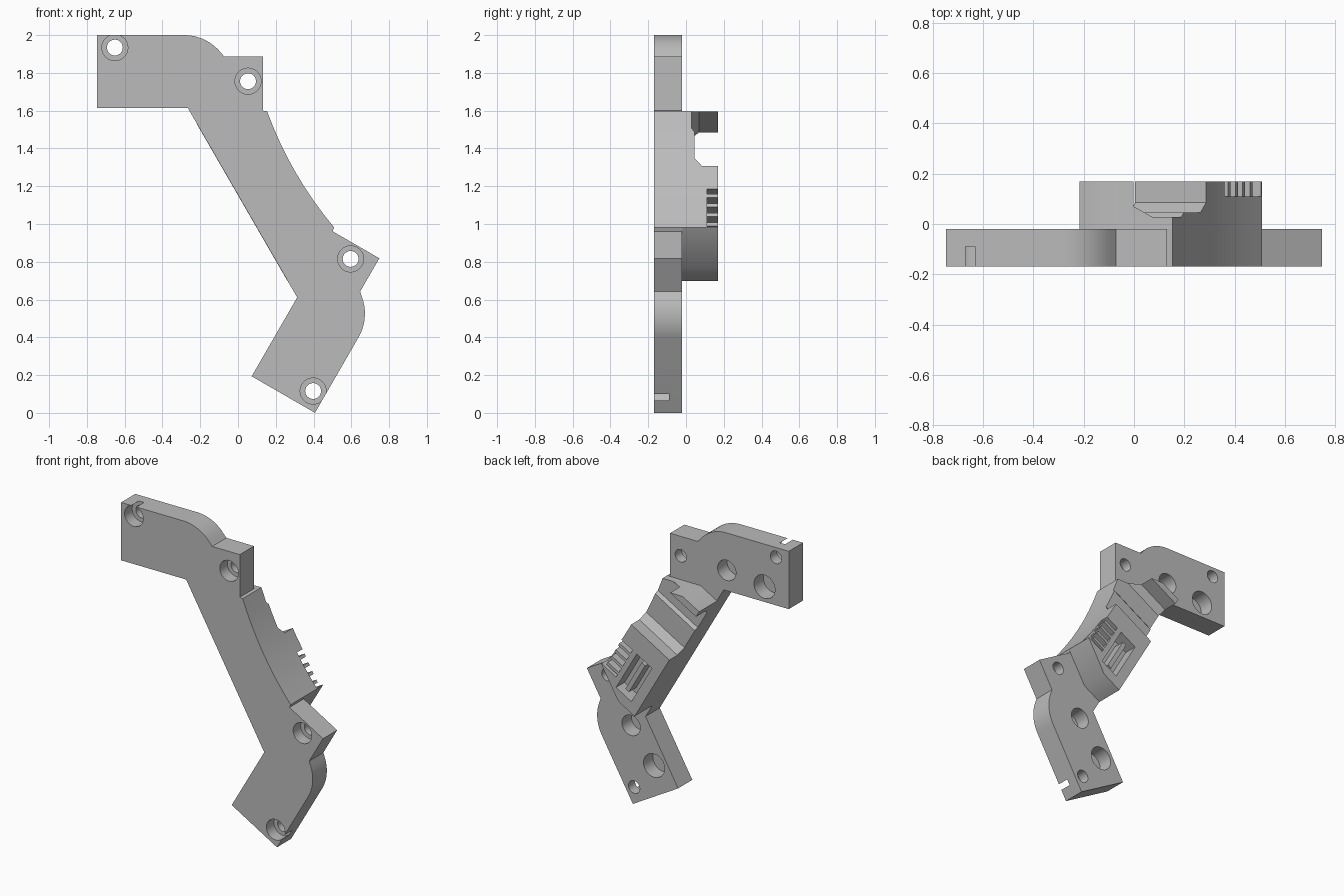
import bpy, bmesh, math
from mathutils import Vector

if "Cube" in bpy.data.objects:
    bpy.data.objects.remove(bpy.data.objects["Cube"], do_unlink=True)

grey = bpy.data.materials.new("plain_grey")
grey.use_nodes = True
COLOUR = (0.5, 0.5, 0.5, 1)
grey.diffuse_color = COLOUR
grey.node_tree.nodes["Principled BSDF"].inputs["Base Color"].default_value = COLOUR

# Spine frame: u runs down the spine, v runs across it; u = 0 is the mirror line
MID = Vector((-0.17, 1.0))
U = Vector((0.5, -math.sqrt(0.75)))
V = Vector((-U.y, 0.5))
FRONT, BACK, TOP = -0.17, -0.02, 0.17


def spine(u, v):
    return MID + U * u + V * v


def mirror(p):
    return p - 2 * (p - MID).dot(U) * U


def extrude(name, points, y0, y1):
    """Prism from an outline in x, z swept along y."""
    bm = bmesh.new()
    face = bm.faces.new([bm.verts.new((p[0], y0, p[1])) for p in points])
    ext = bmesh.ops.extrude_face_region(bm, geom=[face])
    verts = [g for g in ext["geom"] if isinstance(g, bmesh.types.BMVert)]
    bmesh.ops.translate(bm, verts=verts, vec=(0, y1 - y0, 0))
    return finish(name, bm)


def across(name, profile, v0, v1):
    """Prism from an outline in u, y swept across the spine."""
    bm = bmesh.new()
    rings = []
    for v in (v0, v1):
        ring = []
        for u, y in profile:
            p = spine(u, v)
            ring.append(bm.verts.new((p.x, y, p.y)))
        rings.append(ring)
        bm.faces.new(ring)
    n = len(profile)
    for i in range(n):
        j = (i + 1) % n
        bm.faces.new((rings[0][i], rings[0][j], rings[1][j], rings[1][i]))
    return finish(name, bm)


def finish(name, bm):
    bmesh.ops.recalc_face_normals(bm, faces=bm.faces)
    mesh = bpy.data.meshes.new(name)
    bm.to_mesh(mesh)
    bm.free()
    mesh.materials.append(grey)
    obj = bpy.data.objects.new(name, mesh)
    bpy.context.collection.objects.link(obj)
    return obj


def box(name, u0, u1, v0, v1, y0, y1):
    return across(name, [(u0, y0), (u1, y0), (u1, y1), (u0, y1)], v0, v1)


def disc(centre, r, y0, y1):
    pts = [centre + r * Vector((math.cos(a), math.sin(a)))
           for a in (math.tau * i / 32 for i in range(32))]
    return extrude("cutter", pts, y0, y1)


def cut(obj, cutter):
    mod = obj.modifiers.new("cut", "BOOLEAN")
    mod.operation, mod.solver, mod.object = "DIFFERENCE", "EXACT", cutter
    bpy.context.view_layer.objects.active = obj
    bpy.ops.object.modifier_apply(modifier=mod.name)
    bpy.data.objects.remove(cutter, do_unlink=True)


# Concave right edge of the spine
EDGE = 0.355
curve = [spine(u, 0.548 + 0.031 * (u / EDGE) ** 2)
         for u in (EDGE * i / 4 for i in range(-4, 5))]

# Bent plate: upper arm outline, mirrored for the lower arm
boss = Vector((-0.285, 1.75))
arc = [boss + 0.25 * Vector((math.cos(a), math.sin(a)))
       for a in (math.radians(33 + 57 * i / 10) for i in range(11))]
arm = [Vector(p) for p in ((0.132, 1.6), (0.132, 1.886), (-0.072, 1.886))]
arm += arc[1:] + [Vector(p) for p in ((-0.747, 2), (-0.747, 1.613), (-0.265, 1.613))]
outline = curve[::-1] + arm + [mirror(p) for p in reversed(arm)]
plate = extrude("bent_plate", outline, FRONT, BACK)

# Counterbored screw holes and blind magnet pockets in both arms
for side in (lambda p: p, mirror):
    for c in ((-0.652, 1.934), (0.053, 1.756)):
        c = side(Vector(c))
        cut(plate, disc(c, 0.042, FRONT - 0.1, BACK + 0.1))
        cut(plate, disc(c, 0.069, FRONT - 0.1, FRONT + 0.08))
    for c, r in (((-0.288, 1.75), 0.068), ((-0.567, 1.715), 0.078)):
        cut(plate, disc(side(Vector(c)), r, BACK - 0.1, BACK + 0.1))

# Raised block behind the spine
ends = [spine(0.478, 0.363), spine(0.478, 0.223),
        spine(-0.478, 0.223), spine(-0.478, 0.363)]
block = extrude("spine_block", curve + ends, BACK, TOP)

# Wide saddle across the upper half, with chamfered floor corners
saddle = [(-0.432, 0.3), (-0.432, 0.07), (-0.395, 0.028), (-0.26, 0.028),
          (-0.24, 0.045), (-0.085, 0.045), (-0.037, 0.085), (-0.037, 0.3)]
cut(block, across("cutter", saddle, 0.1, 0.8))

# Lowered shelf for the comb, and the rear pocket
cut(block, box("cutter", 0.105, 0.35, 0.455, 0.8, 0.11, 0.3))
cut(block, box("cutter", 0.105, 0.41, 0.29, 0.42, 0.08, 0.3))
parts = [plate, block]

# Rib inside the pocket
parts.append(box("pocket_rib", 0.14, 0.38, 0.34, 0.37, 0.07, 0.155))

# Comb of thin teeth along the shelf
for i in range(4):
    u = 0.135 + 0.058 * i
    parts.append(box(f"comb_tooth_{i + 1}", u, u + 0.02, 0.44, 0.55, 0.1, TOP))

bpy.ops.object.select_all(action="DESELECT")
for obj in parts:
    obj.select_set(True)
bpy.context.view_layer.objects.active = plate
bpy.ops.object.shade_smooth_by_angle(angle=math.radians(30))
